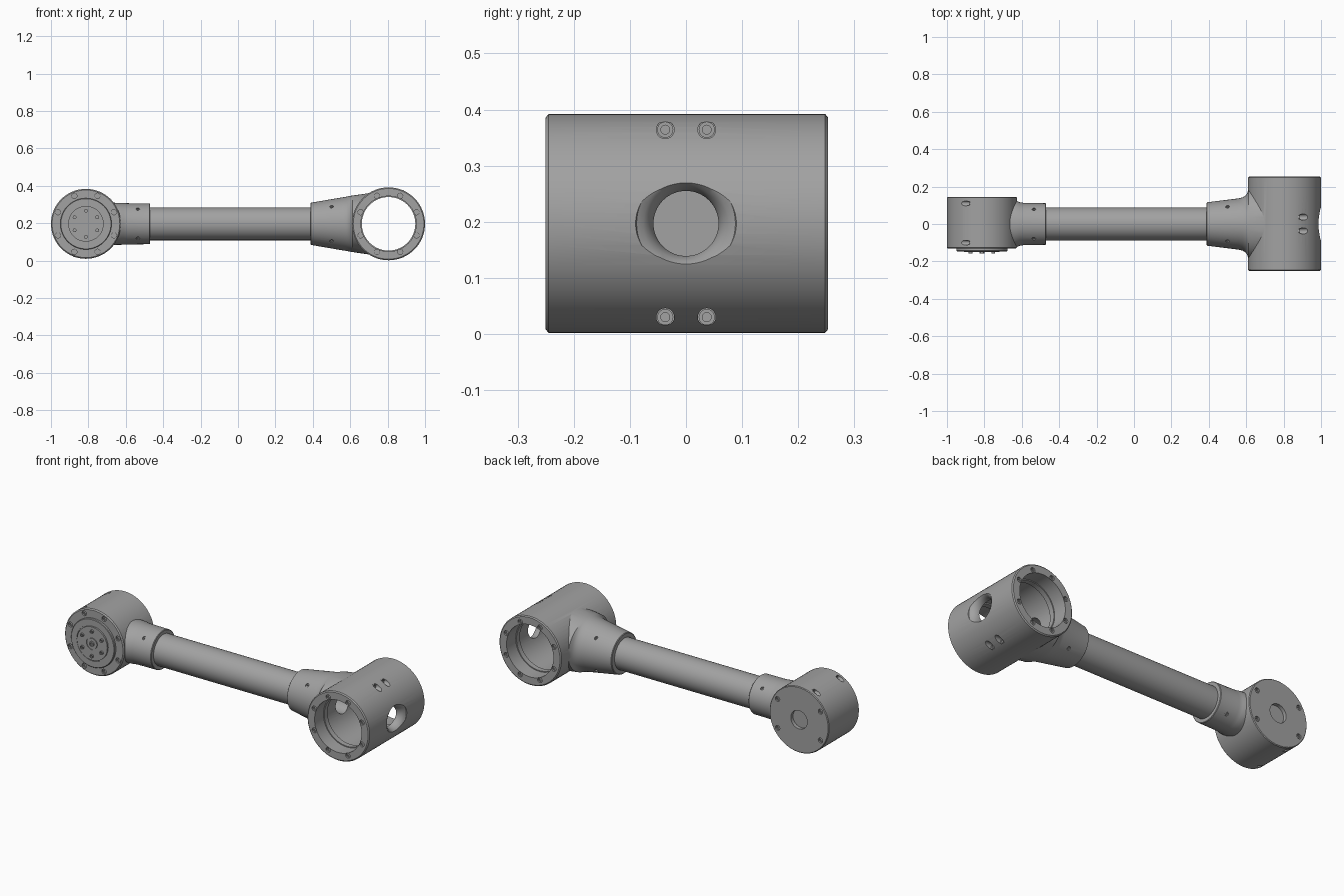
import bpy, bmesh, math
from mathutils import Vector

if "Cube" in bpy.data.objects:
    bpy.data.objects.remove(bpy.data.objects["Cube"])

ZC = 0.197
X, Y = Vector((1, 0, 0)), Vector((0, 1, 0))
LEFT_X, RIGHT_X = -0.813, 0.805

metal = bpy.data.materials.new("brushed grey metal")
metal.use_nodes = True
GREY = (0.36, 0.36, 0.36, 1)
metal.diffuse_color = GREY
metal.node_tree.nodes["Principled BSDF"].inputs["Base Color"].default_value = GREY


def loft(bm, sections, origin, axis, segs=64):
    """Closed solid from round or oval sections (distance, radius[, vertical radius])."""
    axis = Vector(axis).normalized()
    u = Vector((0, 0, 1)).cross(axis).normalized()
    v = axis.cross(u)
    rings = []
    for s in sections:
        centre = Vector(origin) + axis * s[0]
        ring = []
        for i in range(segs):
            a = math.tau * i / segs
            ring.append(bm.verts.new(centre + u * s[1] * math.cos(a) + v * s[-1] * math.sin(a)))
        rings.append(ring)
    for a, b in zip(rings, rings[1:]):
        for i in range(segs):
            j = (i + 1) % segs
            bm.faces.new((a[i], a[j], b[j], b[i]))
    bm.faces.new(rings[0][::-1])
    bm.faces.new(rings[-1])


def make(name, bm):
    bmesh.ops.recalc_face_normals(bm, faces=bm.faces)
    mesh = bpy.data.meshes.new(name)
    bm.to_mesh(mesh)
    bm.free()
    mesh.materials.append(metal)
    ob = bpy.data.objects.new(name, mesh)
    bpy.context.collection.objects.link(ob)
    return ob


def solid(name, sections, origin, axis):
    bm = bmesh.new()
    loft(bm, sections, origin, axis)
    return make(name, bm)


def select(ob):
    bpy.ops.object.select_all(action='DESELECT')
    ob.select_set(True)
    bpy.context.view_layer.objects.active = ob


def combine(target, tool, operation):
    select(target)
    mod = target.modifiers.new("shape", 'BOOLEAN')
    mod.operation, mod.solver, mod.object = operation, 'EXACT', tool
    bpy.ops.object.modifier_apply(modifier=mod.name)
    bpy.data.objects.remove(tool)


def bolt(holes, heads, origin, axis, depth=0.012, r=0.014):
    """Counterbored hole with a socket-head screw sunk in it."""
    loft(holes, [(-depth, r), (0.08, r)], origin, axis, 20)
    loft(heads, [(-depth - 0.004, r * 0.9), (-depth + 0.005, r * 0.9),
                 (-depth + 0.005, r * 0.5), (-depth, r * 0.5)], origin, axis, 20)


def face_bolts(holes, heads, x, y, direction):
    for k in range(8):
        a = math.tau * (k + 0.5) / 8
        bolt(holes, heads, (x + 0.162 * math.cos(a), y, ZC + 0.162 * math.sin(a)),
             Y * direction)


def collar_bolts(holes, heads, x, radius):
    for sy in (-1, 1):
        for sz in (-1, 1):
            d = Vector((0, sy, sz)).normalized()
            bolt(holes, heads, Vector((x, 0, ZC)) + d * radius, d, r=0.010)


heads = bmesh.new()

# Large hollow drum with a tapered, flared collar
large = solid("large_joint_housing",
              [(-0.25, 0.189), (-0.245, 0.195), (0.248, 0.195), (0.253, 0.189)],
              (RIGHT_X, 0, ZC), Y)
collar = solid("taper_collar",
               [(0.388, 0.112, 0.109), (0.391, 0.116, 0.113), (0.56, 0.137, 0.142),
                (0.58, 0.142, 0.145), (0.595, 0.151, 0.148), (0.605, 0.164, 0.150),
                (0.612, 0.186, 0.151), (0.72, 0.19, 0.167)],
               (0, 0, ZC), X)
combine(large, collar, 'UNION')

# Stepped bore through the drum
bore = solid("bore",
             [(-0.3, 0.148), (-0.17, 0.148), (-0.17, 0.143), (-0.14, 0.143),
              (-0.14, 0.150), (0.14, 0.150), (0.14, 0.143), (0.17, 0.143),
              (0.17, 0.148), (0.3, 0.148)],
             (RIGHT_X, 0, ZC), Y)
combine(large, bore, 'DIFFERENCE')

# Cable passage with a rounded mouth on the outer wall
passage = solid("passage",
                [(0.45, 0.058), (0.955, 0.058), (0.968, 0.061), (0.980, 0.067),
                 (0.990, 0.076), (0.996, 0.088), (1.02, 0.1)],
                (0, 0, ZC), X)
combine(large, passage, 'DIFFERENCE')

holes = bmesh.new()
for y, direction in ((-0.25, -1), (0.253, 1)):
    face_bolts(holes, heads, RIGHT_X, y, direction)
for sy in (-1, 1):
    for sz in (-1, 1):
        bolt(holes, heads, (0.905, sy * 0.037, ZC + sz * 0.167), X, 0.025, 0.016)
collar_bolts(holes, heads, 0.5, 0.131)
combine(large, make("large_holes", holes), 'DIFFERENCE')

# Small closed drum with its collar
small = solid("small_joint_housing",
              [(-0.132, 0.181), (-0.126, 0.187), (0.141, 0.187), (0.145, 0.183)],
              (LEFT_X, 0, ZC), Y)
collar = solid("small_collar",
               [(-0.74, 0.125, 0.115), (-0.638, 0.125, 0.112), (-0.625, 0.123, 0.112),
                (-0.61, 0.116, 0.111), (-0.59, 0.113, 0.110), (-0.473, 0.111, 0.109),
                (-0.470, 0.108, 0.106)],
               (0, 0, ZC), X)
combine(small, collar, 'UNION')

holes = bmesh.new()
face_bolts(holes, heads, LEFT_X, -0.132, -1)
for sx in (-1, 1):
    for sz in (-1, 1):
        bolt(holes, heads, (LEFT_X + sx * 0.135, 0.145, ZC + sz * 0.082), Y)
for y in (-0.1, 0.11):
    for sz in (-1, 1):
        bolt(holes, heads, (-0.9, y, ZC + sz * 0.165), -X, 0.025, 0.013)
collar_bolts(holes, heads, -0.535, 0.112)
loft(holes, [(0.125, 0.052), (0.2, 0.052)], (LEFT_X, 0, ZC), Y)
combine(small, make("small_holes", holes), 'DIFFERENCE')

# Output flange with concentric steps on the small drum
flange = solid("output_flange",
               [(0.12, 0.137), (0.143, 0.137), (0.146, 0.134), (0.146, 0.100),
                (0.141, 0.100), (0.141, 0.095), (0.150, 0.095), (0.150, 0.036),
                (0.146, 0.036), (0.146, 0.030), (0.151, 0.030)],
               (LEFT_X, 0, ZC), -Y)

# Raised screws on the flange
flange_screws = bmesh.new()
spots = [(0, 0, 0.014)]
for k in range(6):
    a = math.tau * (k + 0.5) / 6
    spots.append((0.07 * math.cos(a), 0.07 * math.sin(a), 0.010))
for dx, dz, r in spots:
    loft(flange_screws, [(0.14, r), (0.159, r), (0.159, r * 0.5), (0.152, r * 0.5)],
         (LEFT_X + dx, 0, ZC + dz), -Y, 20)

# Connecting tube and sunk screws
parts = [large, small, flange, make("flange_screws", flange_screws),
         make("sunk_screws", heads),
         solid("arm_tube", [(-0.5, 0.088), (0.44, 0.088)], (0, 0, ZC), X)]

for ob in parts:
    select(ob)
    bpy.ops.object.shade_smooth_by_angle(angle=math.radians(30))
